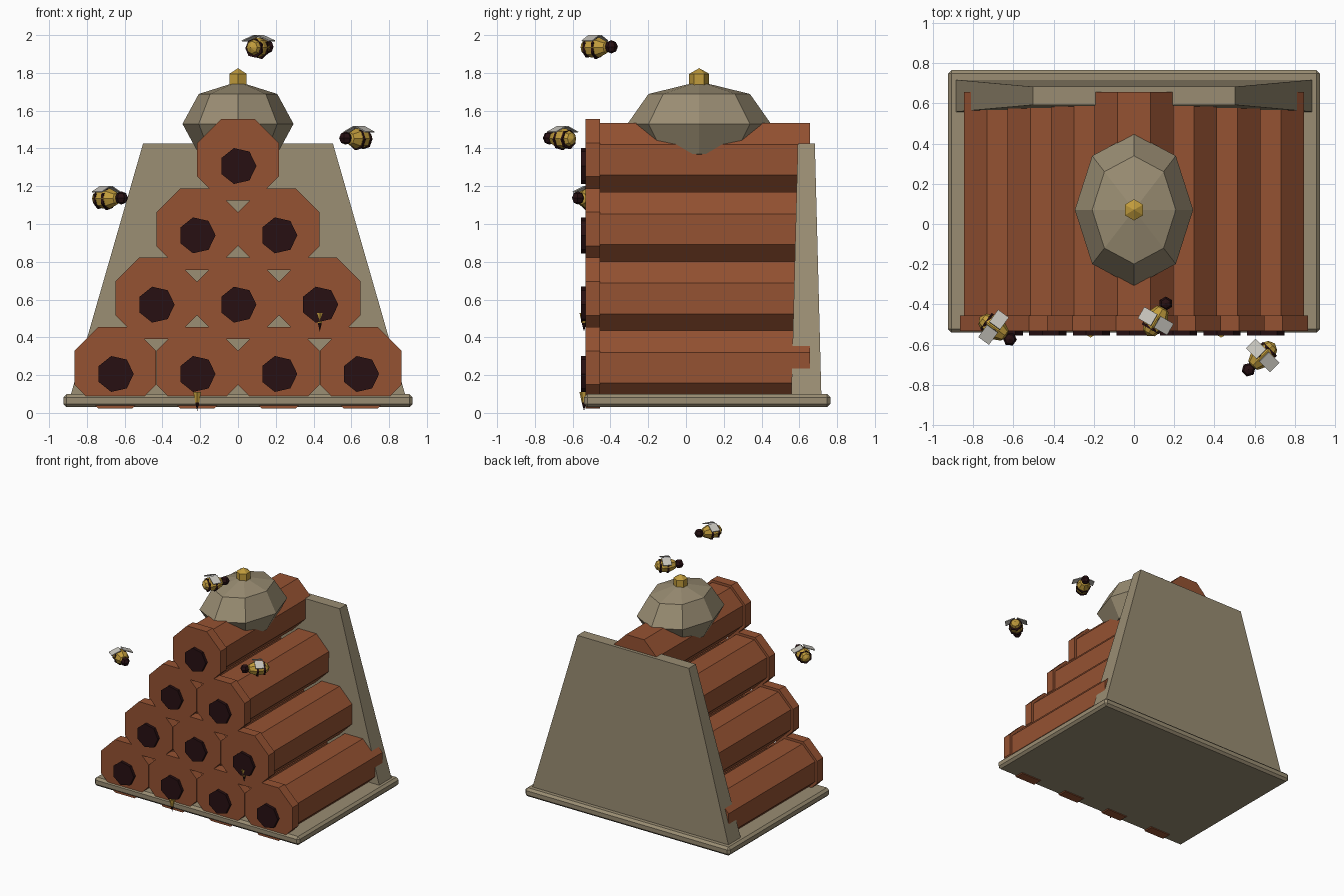
import bpy, bmesh, math
from mathutils import Matrix, Vector

if "Cube" in bpy.data.objects:
    bpy.data.objects.remove(bpy.data.objects["Cube"])


def material(name, rgb):
    m = bpy.data.materials.new(name)
    m.diffuse_color = (*rgb, 1)
    m.use_nodes = True
    m.node_tree.nodes["Principled BSDF"].inputs["Base Color"].default_value = m.diffuse_color
    return m


CLAY = material("terracotta", (0.30, 0.084, 0.032))
STONE = material("stone", (0.32, 0.265, 0.17))
DARK = material("dark_brown", (0.02, 0.005, 0.006))
GOLD = material("gold", (0.53, 0.33, 0.045))
WING = material("wing_grey", (0.58, 0.56, 0.51))


def finish(bm, name, mat):
    bmesh.ops.recalc_face_normals(bm, faces=bm.faces)
    me = bpy.data.meshes.new(name)
    bm.to_mesh(me)
    bm.free()
    me.materials.append(mat)
    ob = bpy.data.objects.new(name, me)
    bpy.context.collection.objects.link(ob)
    return ob


def prism_y(name, mat, sides, radius, x, z, y0, y1, phase=0.0):
    """Flat-ended prism lying along y."""
    bm = bmesh.new()
    rings = []
    for y in (y0, y1):
        ring = []
        for i in range(sides):
            a = phase + 2 * math.pi * i / sides
            ring.append(bm.verts.new((x + radius * math.cos(a), y, z + radius * math.sin(a))))
        rings.append(ring)
        bm.faces.new(ring)
    for i in range(sides):
        j = (i + 1) % sides
        bm.faces.new((rings[0][i], rings[0][j], rings[1][j], rings[1][i]))
    return finish(bm, name, mat)


def ball(name, mat, segs, rings, size, matrix):
    bm = bmesh.new()
    bmesh.ops.create_uvsphere(bm, u_segments=segs, v_segments=rings, radius=1,
                              matrix=matrix @ Matrix.Diagonal((*size, 1)))
    return finish(bm, name, mat)


def box(name, mat, size, matrix, bevel=0.0, taper=1.0):
    bm = bmesh.new()
    bmesh.ops.create_cube(bm, size=1)
    for v in bm.verts:
        k = taper if v.co.z > 0 else 1
        v.co = Vector((v.co.x * size[0] * k, v.co.y * size[1] * k, v.co.z * size[2]))
    if bevel:
        bmesh.ops.bevel(bm, geom=bm.edges[:], offset=bevel, segments=1, affect='EDGES')
    bm.transform(matrix)
    return finish(bm, name, mat)


T = Matrix.Translation

# base slab and tapered back board
box("base_slab", STONE, (1.85, 1.305, 0.07), T((0, 0.1125, 0.065)), bevel=0.018)
box("back_board", STONE, (1.78, 0.16, 1.345), T((0, 0.637, 0.7525)), taper=0.565)

# pyramid of clay pipes with collars and dark entrances
OCT = 1 / math.cos(math.pi / 8)
for row in range(4):
    count = 4 - row
    z = 0.239 + 0.367 * row
    for i in range(count):
        x = (i - (count - 1) / 2) * 0.433
        prism_y("pipe", CLAY, 8, 0.196 * OCT, x, z, -0.5, 0.657, math.pi / 8)
        prism_y("pipe_collar", CLAY, 8, 0.216 * OCT, x, z, -0.532, -0.455, math.pi / 8)
        prism_y("pipe_entrance", DARK, 7, 0.0975, x, z - 0.033, -0.555, -0.5)

# domed cap and knob
ball("cap_dome", STONE, 8, 4, (0.294, 0.38, 0.224), T((0, 0.07, 1.53)))
ball("cap_knob", GOLD, 6, 3, (0.061, 0.061, 0.06), T((0, 0.07, 1.765)))


# flying bees, built heading along +x then turned
def bee(pos, heading):
    m = T(pos) @ Matrix.Rotation(math.radians(heading), 4, 'Z')
    along = Matrix.Rotation(math.pi / 2, 4, 'Y')
    ball("bee_body", GOLD, 8, 5, (0.056, 0.056, 0.085), m @ along)
    for x, r in ((0.012, 0.058), (-0.042, 0.052)):
        bm = bmesh.new()
        bmesh.ops.create_cone(bm, cap_ends=True, segments=7, radius1=r, radius2=r,
                              depth=0.014, matrix=m @ T((x, 0, -0.004)) @ along)
        finish(bm, "bee_stripe", DARK)
    ball("bee_head", DARK, 6, 4, (0.035, 0.035, 0.035), m @ T((0.1, 0, 0.003)))
    for s in (-1, 1):
        tilt = Matrix.Rotation(math.radians(-22 * s), 4, 'X')
        box("bee_wing", WING, (0.066, 0.08, 0.006), m @ T((0, 0.046 * s, 0.049)) @ tilt)


bee((0.108, -0.482, 1.935), 60)
bee((-0.698, -0.513, 1.135), -36)
bee((0.64, -0.653, 1.452), 225)

# two bees half hidden in entrances, only the tapering tails show
for x, z in ((0.433, 0.43), (-0.216, 0.01)):
    for name, mat, r1, r2, z0, z1 in (("tail", GOLD, 0.012, 0.024, 0.045, 0.10),
                                      ("tail_tip", DARK, 0.0, 0.012, 0.0, 0.045)):
        bm = bmesh.new()
        bmesh.ops.create_cone(bm, cap_ends=True, segments=6, radius1=r1, radius2=r2,
                              depth=z1 - z0, matrix=T((x, -0.54, z + (z0 + z1) / 2)))
        finish(bm, "crawling_bee_" + name, mat)
